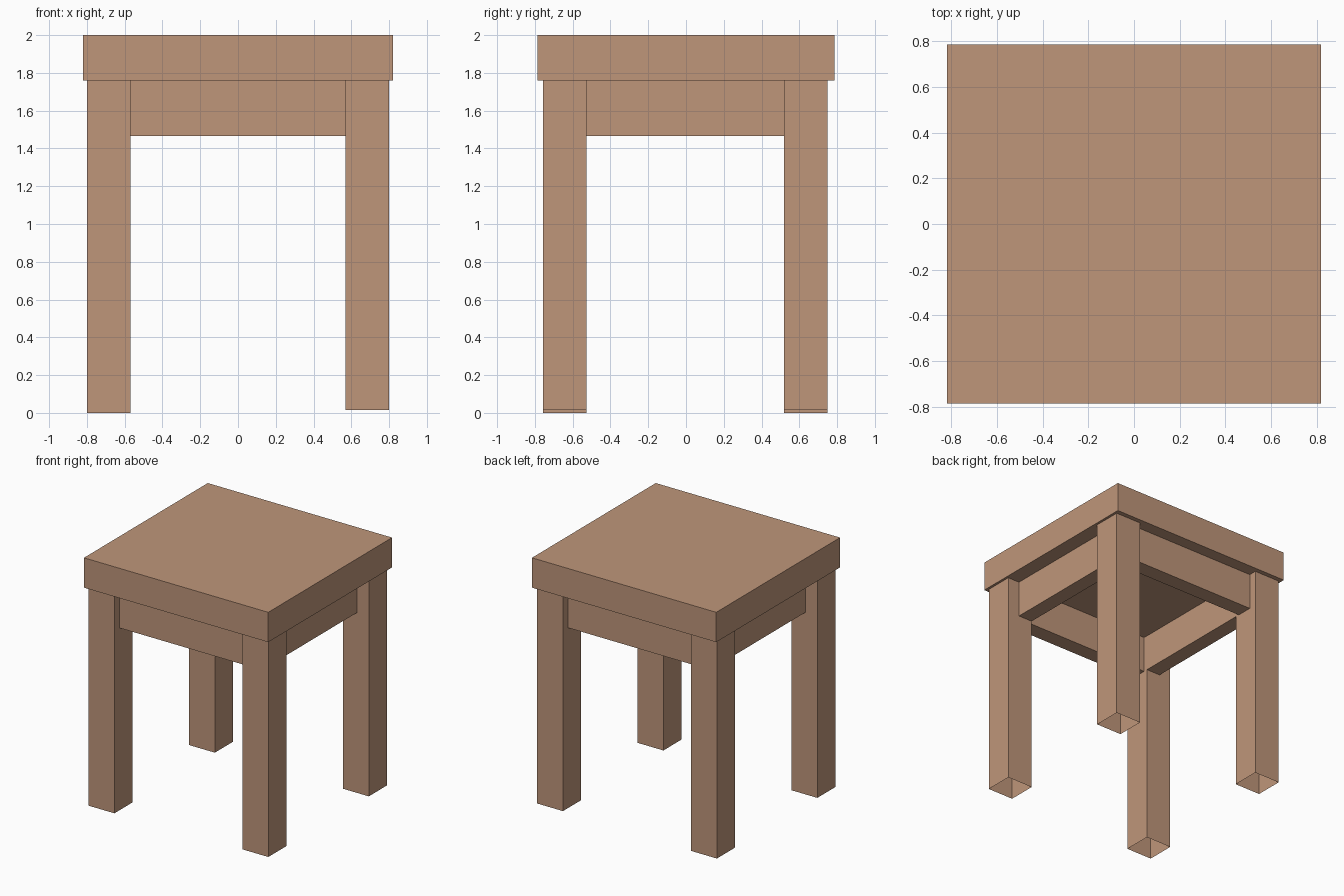
import bpy
import bmesh

if "Cube" in bpy.data.objects:
    bpy.data.objects.remove(bpy.data.objects["Cube"])

wood = bpy.data.materials.new("light_brown_wood")
wood.diffuse_color = (0.52, 0.305, 0.195, 1.0)
wood.use_nodes = True
wood.node_tree.nodes["Principled BSDF"].inputs["Base Color"].default_value = wood.diffuse_color


def box(name, x, y, z, open_ends=False):
    """Box between (min, max) ranges; open_ends leaves off the top and bottom."""
    bm = bmesh.new()
    bmesh.ops.create_cube(bm, size=1.0)
    for v in bm.verts:
        v.co = [r[0] if c < 0 else r[1] for c, r in zip(v.co, (x, y, z))]
    bm.normal_update()
    if open_ends:
        ends = [f for f in bm.faces if abs(f.normal.z) > 0.9]
        bmesh.ops.delete(bm, geom=ends, context='FACES_ONLY')
    mesh = bpy.data.meshes.new(name)
    bm.to_mesh(mesh)
    bm.free()
    mesh.materials.append(wood)
    obj = bpy.data.objects.new(name, mesh)
    bpy.context.collection.objects.link(obj)
    return obj


SEAT_Z = 1.76
APRON_Z = (1.465, SEAT_Z)

# Seat slab
box("seat", (-0.82, 0.82), (-0.787, 0.787), (SEAT_Z, 2.0))

# Four hollow legs; the right pair is slightly shorter
legs_x = {"left": ((-0.80, -0.57), 0.0), "right": ((0.57, 0.80), 0.015)}
legs_y = {"front": (-0.757, -0.527), "back": (0.52, 0.75)}
for side, (x, foot) in legs_x.items():
    for end, y in legs_y.items():
        box(f"{end}_{side}_leg", x, y, (foot, SEAT_Z), open_ends=True)

# Aprons between the legs, set back from their outer faces
box("front_apron", (-0.57, 0.57), (-0.69, -0.56), APRON_Z)
box("back_apron", (-0.57, 0.57), (0.555, 0.685), APRON_Z)
box("left_apron", (-0.695, -0.57), (-0.527, 0.52), APRON_Z)
box("right_apron", (0.57, 0.695), (-0.527, 0.52), APRON_Z)
